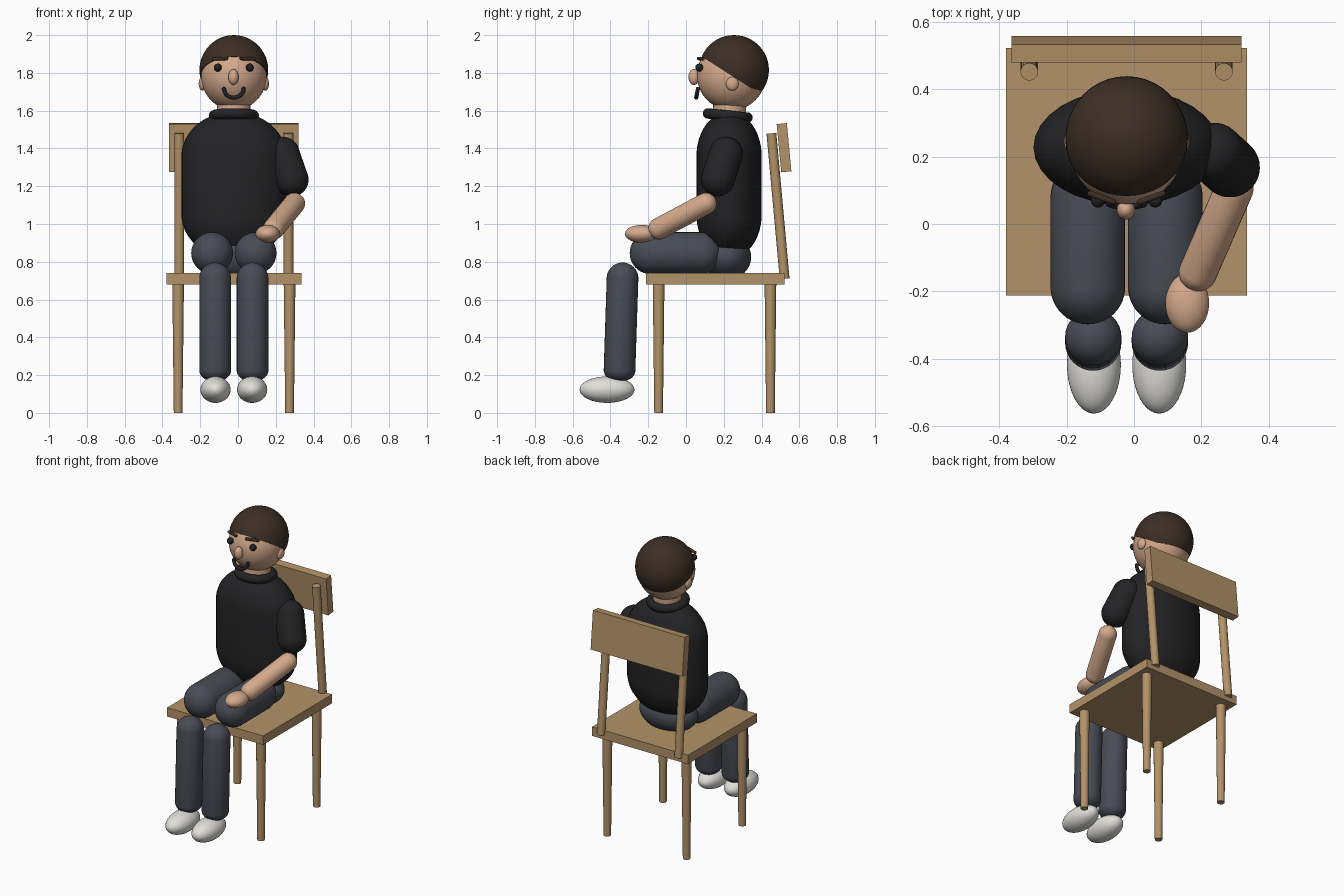
import bpy, bmesh, math
from mathutils import Vector, Matrix

if "Cube" in bpy.data.objects:
    bpy.data.objects.remove(bpy.data.objects["Cube"])

CX = -0.022  # symmetry plane of figure and chair


def mat(name, c):
    m = bpy.data.materials.new(name)
    m.diffuse_color = (*c, 1)
    m.use_nodes = True
    m.node_tree.nodes["Principled BSDF"].inputs["Base Color"].default_value = m.diffuse_color
    return m


WOOD = mat("wood", (0.45, 0.29, 0.14))
SKIN = mat("skin", (0.66, 0.40, 0.26))
HAIR = mat("hair", (0.045, 0.028, 0.018))
KNIT = mat("black_knit", (0.017, 0.017, 0.019))
DENIM = mat("denim", (0.065, 0.072, 0.09))
SHOE = mat("shoe_white", (0.75, 0.74, 0.70))
DARK = mat("dark", (0.015, 0.015, 0.017))


def finish(name, bm, m, smooth=True):
    bmesh.ops.recalc_face_normals(bm, faces=bm.faces)
    me = bpy.data.meshes.new(name)
    bm.to_mesh(me)
    bm.free()
    me.materials.append(m)
    ob = bpy.data.objects.new(name, me)
    bpy.context.collection.objects.link(ob)
    if smooth:
        bpy.context.view_layer.objects.active = ob
        bpy.ops.object.select_all(action='DESELECT')
        ob.select_set(True)
        bpy.ops.object.shade_smooth_by_angle(angle=math.radians(40))
    return ob


def ellipsoid(name, c, r, m, cut=None):
    bm = bmesh.new()
    bmesh.ops.create_uvsphere(bm, u_segments=40, v_segments=24, radius=1)
    bm.transform(Matrix.Translation(c) @ Matrix.Diagonal((*r, 1)))
    if cut:
        geom = bm.verts[:] + bm.edges[:] + bm.faces[:]
        res = bmesh.ops.bisect_plane(bm, geom=geom, plane_co=cut[0], plane_no=cut[1], clear_inner=True)
        edges = [e for e in res['geom_cut'] if isinstance(e, bmesh.types.BMEdge)]
        bmesh.ops.holes_fill(bm, edges=edges, sides=0)
    return finish(name, bm, m)


def align(a, b):
    d = Vector(b) - Vector(a)
    return Matrix.Translation(a) @ d.to_track_quat('Z', 'Y').to_matrix().to_4x4(), d.length


def capsule(name, a, b, r, m, caps=None, sx=1, sy=1):
    """Round-ended limb: a, b are the cap centres, caps the cap heights."""
    caps = caps or (r, r)
    M, length = align(a, b)
    bm = bmesh.new()
    bmesh.ops.create_uvsphere(bm, u_segments=32, v_segments=21, radius=1)
    for v in bm.verts:
        z = v.co.z
        v.co.x *= r * sx
        v.co.y *= r * sy
        v.co.z = z * caps[1] + length if z > 0 else z * caps[0]
    bm.transform(M)
    return finish(name, bm, m)


def rod(name, a, b, r1, r2, m):
    M, length = align(a, b)
    bm = bmesh.new()
    bmesh.ops.create_cone(bm, cap_ends=True, segments=24, radius1=r1, radius2=r2, depth=length)
    bm.transform(M @ Matrix.Translation((0, 0, length / 2)))
    return finish(name, bm, m)


def box(name, c, size, m, rx=0):
    bm = bmesh.new()
    bmesh.ops.create_cube(bm, size=1)
    bm.transform(Matrix.Translation(c) @ Matrix.Rotation(rx, 4, 'X') @ Matrix.Diagonal((*size, 1)))
    return finish(name, bm, m, False)


def tube(name, pts, r, m, cyclic=False):
    cu = bpy.data.curves.new(name, 'CURVE')
    cu.dimensions = '3D'
    cu.bevel_depth = r
    cu.bevel_resolution = 5
    cu.use_fill_caps = True
    sp = cu.splines.new('POLY')
    sp.points.add(len(pts) - 1)
    for p, co in zip(sp.points, pts):
        p.co = (*co, 1)
    sp.use_cyclic_u = cyclic
    cu.materials.append(m)
    ob = bpy.data.objects.new(name, cu)
    bpy.context.collection.objects.link(ob)
    return ob


# Chair
box("seat", (CX, 0.155, 0.71), (0.715, 0.734, 0.06), WOOD)
box("backrest", (CX, 0.519, 1.404), (0.684, 0.054, 0.256), WOOD, math.radians(5.4))
for s, side in ((-1, "left"), (1, "right")):
    x = CX + s * 0.295
    rod(f"{side}_front_leg", (x, -0.145, 0), (x, -0.145, 0.69), 0.023, 0.031, WOOD)
    rod(f"{side}_back_leg", (x, 0.447, 0), (x, 0.447, 0.69), 0.023, 0.031, WOOD)
    xp = CX + s * 0.289
    rod(f"{side}_back_post", (xp, 0.522, 0.71), (xp, 0.452, 1.48), 0.026, 0.026, WOOD)

# Torso, collar, neck
capsule("torso", (CX, 0.228, 1.05), (CX, 0.228, 1.36), 0.235, KNIT, sx=1.18, sy=0.735)
tilt = math.radians(-6)
ring = []
for i in range(40):
    t = math.tau * i / 40
    y = 0.105 * math.sin(t)
    ring.append((CX + 0.105 * math.cos(t), 0.221 + y * math.cos(tilt), 1.574 + y * math.sin(tilt)))
tube("collar", ring, 0.028, KNIT, True)
rod("neck", (CX, 0.225, 1.50), (CX, 0.235, 1.70), 0.088, 0.088, SKIN)

# Head and hair cap cut by a sloping plane
ellipsoid("head", (CX, 0.24, 1.787), (0.174, 0.182, 0.184), SKIN)
ellipsoid("hair", (CX, 0.254, 1.815), (0.182, 0.185, 0.185), HAIR,
          cut=((CX, 0.249, 1.78), Vector((0, 0.64, 1)).normalized()))

# Face
ellipsoid("nose", (CX - 0.002, 0.042, 1.778), (0.027, 0.029, 0.042), SKIN)
for s, side in ((-1, "left"), (1, "right")):
    ellipsoid(f"{side}_ear", (CX + s * 0.166, 0.245, 1.743), (0.02, 0.033, 0.037), SKIN)
    ellipsoid(f"{side}_eye", (CX + s * 0.085, 0.07, 1.828), (0.021, 0.021, 0.021), DARK)
    capsule(f"{side}_eyebrow", (CX + s * 0.04, 0.066, 1.876), (CX + s * 0.108, 0.09, 1.874), 0.009, HAIR)
smile = []
for i in range(17):
    t = math.pi * (1 + i / 16)
    smile.append((CX + 0.052 * math.cos(t), 0.063 + 0.009 * math.sin(t), 1.715 + 0.046 * math.sin(t)))
tube("smile", smile, 0.011, DARK)
for p in (smile[0], smile[-1]):
    ellipsoid("smile_end", p, (0.011, 0.011, 0.011), DARK)

# The single arm
capsule("sleeve", (0.237, 0.212, 1.373), (0.285, 0.168, 1.235), 0.089, KNIT)
capsule("forearm", (0.298, 0.105, 1.108), (0.19, -0.143, 0.976), 0.057, SKIN)
ellipsoid("hand", (0.158, -0.235, 0.948), (0.065, 0.088, 0.047), SKIN)

# Hips and legs
ellipsoid("hips", (CX, 0.215, 0.825), (0.2, 0.13, 0.12), DENIM)
for s, side in ((-1, "left"), (1, "right")):
    x = CX + s * 0.115
    capsule(f"{side}_thigh", (x, 0.08, 0.846), (x, -0.187, 0.846), 0.111, DENIM)
    x = CX + s * 0.099
    capsule(f"{side}_shin", (x, -0.352, 0.225), (x, -0.336, 0.712), 0.084, DENIM, caps=(0.06, 0.084))
    ellipsoid(f"{side}_shoe", (CX + s * 0.097, -0.418, 0.123), (0.08, 0.145, 0.07), SHOE)
